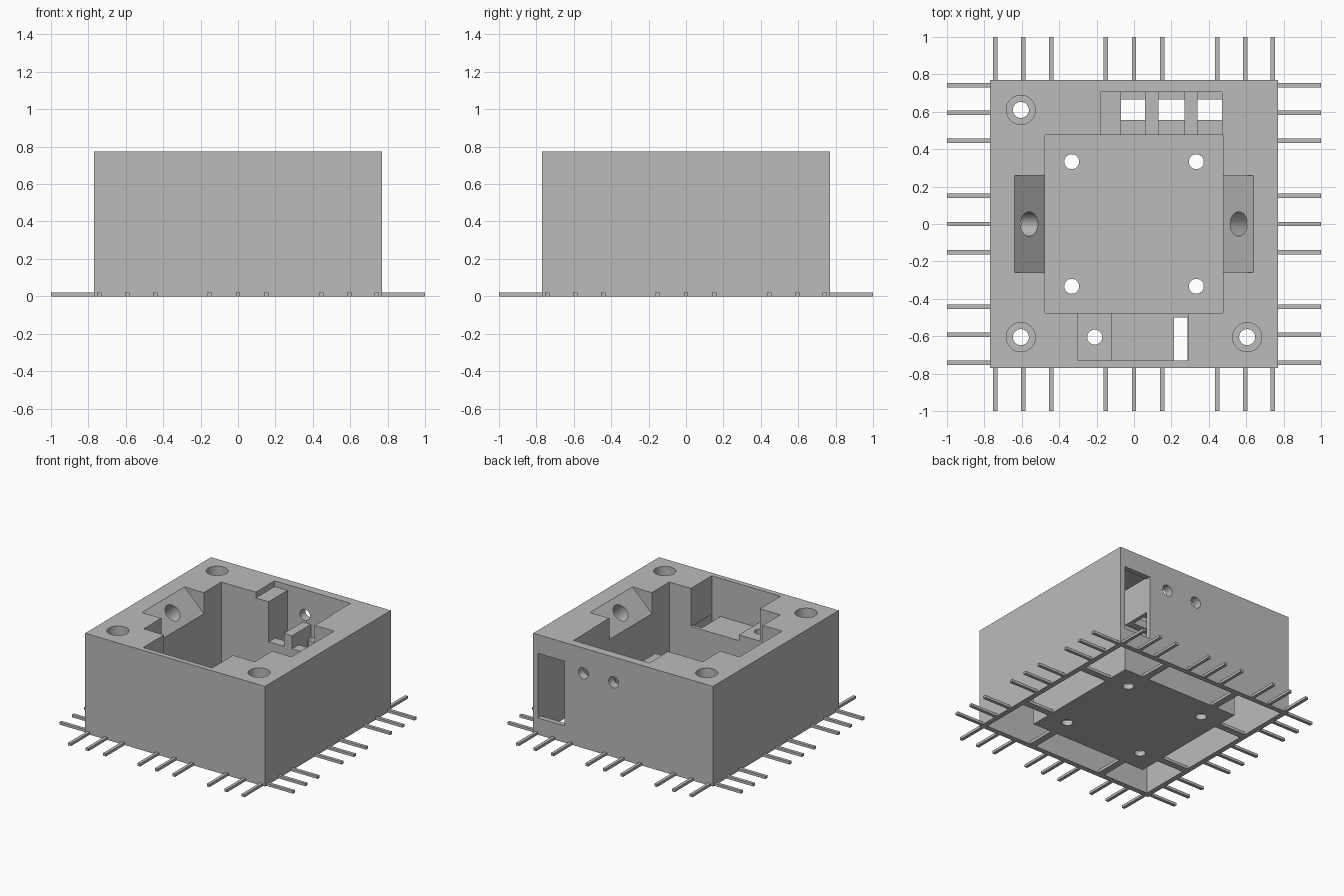
import bpy, math
from mathutils import Vector

if "Cube" in bpy.data.objects:
    bpy.data.objects.remove(bpy.data.objects["Cube"])

grey = bpy.data.materials.new("grey_plastic")
grey.diffuse_color = (0.5, 0.5, 0.5, 1)
grey.use_nodes = True
grey.node_tree.nodes["Principled BSDF"].inputs["Base Color"].default_value = grey.diffuse_color


def box(name, x0, x1, y0, y1, z0, z1):
    v = [(x, y, z) for x in (x0, x1) for y in (y0, y1) for z in (z0, z1)]
    f = [(0, 1, 3, 2), (4, 6, 7, 5), (0, 4, 5, 1), (2, 3, 7, 6), (0, 2, 6, 4), (1, 5, 7, 3)]
    me = bpy.data.meshes.new(name)
    me.from_pydata(v, [], f)
    me.materials.append(grey)
    ob = bpy.data.objects.new(name, me)
    bpy.context.collection.objects.link(ob)
    return ob


def rod(a, b, r):
    a, b = Vector(a), Vector(b)
    bpy.ops.mesh.primitive_cylinder_add(vertices=32, radius=r, depth=(b - a).length, location=(a + b) / 2)
    ob = bpy.context.object
    ob.rotation_euler = (b - a).to_track_quat('Z', 'Y').to_euler()
    ob.data.materials.append(grey)
    return ob


def wedge(s):
    # triangular ramp cutter running along y on side s
    prof = [(0.40, 0.535), (0.64, 0.775), (0.65, 0.785), (0.65, 0.9), (0.40, 0.9)]
    n = len(prof)
    v = [(s * x, y, z) for y in (-0.26, 0.26) for x, z in prof]
    f = [tuple(range(n)), tuple(range(2 * n - 1, n - 1, -1))]
    f += [(i, i + n, (i + 1) % n + n, (i + 1) % n) for i in range(n)]
    if s > 0:
        f = [tuple(reversed(q)) for q in f]
    me = bpy.data.meshes.new("ramp_cutter")
    me.from_pydata(v, [], f)
    me.materials.append(grey)
    ob = bpy.data.objects.new("ramp_cutter", me)
    bpy.context.collection.objects.link(ob)
    # make the normals face outward
    import bmesh
    bm = bmesh.new()
    bm.from_mesh(me)
    bmesh.ops.recalc_face_normals(bm, faces=bm.faces)
    bm.to_mesh(me)
    bm.free()
    return ob


def apply(target, op, tool):
    m = target.modifiers.new("cut", 'BOOLEAN')
    m.operation, m.solver, m.object = op, 'EXACT', tool
    bpy.context.view_layer.objects.active = target
    bpy.ops.object.modifier_apply(modifier=m.name)
    bpy.data.objects.remove(tool)


def cut(tool):
    apply(body, 'DIFFERENCE', tool)


def add(*b):
    apply(body, 'UNION', box("piece", *b))


# Outer shell, open underneath
body = box("housing", -0.77, 0.77, -0.77, 0.77, 0, 0.775)
cut(box("c", -0.73, 0.73, -0.73, 0.73, -0.1, 0.64))

# Pocket block and the blocks behind the recesses
add(-0.5, 0.5, -0.5, 0.5, 0, 0.70)
add(-0.21, 0.5, 0.46, 0.75, 0.36, 0.70)
add(-0.33, 0.32, -0.75, -0.46, 0.42, 0.70)
for s in (-1, 1):
    xs = sorted((s * 0.46, s * 0.75))
    add(*xs, -0.29, 0.29, 0.56, 0.70)
    # Low ribs across the open underside
    for t in (-1, 1):
        lo, hi = sorted((t * 0.287, t * 0.34))
        p, q = sorted((s * 0.48, s * 0.75))
        add(p, q, lo, hi, 0, 0.022)
        add(lo, hi, p, q, 0, 0.022)

# Central pocket with four floor holes
cut(box("c", -0.475, 0.475, -0.475, 0.475, 0.04, 1))
for x in (-0.333, 0.333):
    for y in (-0.333, 0.333):
        cut(rod((x, y, -0.1), (x, y, 0.2), 0.04))

# Front recess: step with a hole, lower shelf with a slot
cut(box("c", -0.12, 0.29, -0.73, -0.4, 0.48, 1))
cut(box("c", -0.30, -0.11, -0.73, -0.4, 0.525, 1))
cut(rod((-0.21, -0.605, 0.3), (-0.21, -0.605, 0.7), 0.04))
cut(box("c", 0.215, 0.287, -0.73, -0.5, 0.3, 0.6))

# Back recess: tall step, dividers, three openings
cut(box("c", -0.18, -0.06, 0.4, 0.705, 0.73, 1))
cut(box("c", -0.07, 0.47, 0.4, 0.705, 0.52, 1))
for x0, x1 in ((-0.07, 0.06), (0.13, 0.27), (0.34, 0.47)):
    cut(box("c", x0, x1, 0.4, 0.705, 0.42, 0.6))
    cut(box("c", x0, x1, 0.555, 0.665, 0.3, 0.5))

# Side ramps with angled holes
for s in (-1, 1):
    cut(wedge(s))
    cut(rod((s * 0.46, 0, 0.795), (s * 0.68, 0, 0.575), 0.065))

# Back window and two cable holes
cut(box("c", 0.50, 0.73, 0.70, 0.9, 0.13, 0.63))
for x in (0.08, 0.34):
    cut(rod((x, 0.65, 0.58), (x, 0.9, 0.58), 0.043))

# Countersunk mounting holes in three corners
for x, y in ((-0.605, 0.61), (-0.605, -0.605), (0.605, -0.605)):
    cut(rod((x, y, 0.70), (x, y, 0.9), 0.078))
    cut(rod((x, y, 0.5), (x, y, 0.9), 0.043))

# Smooth holes, sharp edges
bpy.ops.object.select_all(action='DESELECT')
body.select_set(True)
bpy.context.view_layer.objects.active = body
bpy.ops.object.shade_smooth_by_angle(angle=math.radians(30))

# Flat pins around the base
for c in (-0.742, -0.592, -0.442, -0.15, 0, 0.15, 0.445, 0.595, 0.742):
    for s in (-1, 1):
        lo, hi = sorted((s * 0.765, s * 1.0))
        box("side_pin", lo, hi, c - 0.012, c + 0.012, 0, 0.02)
        box("end_pin", c - 0.012, c + 0.012, lo, hi, 0, 0.02)
